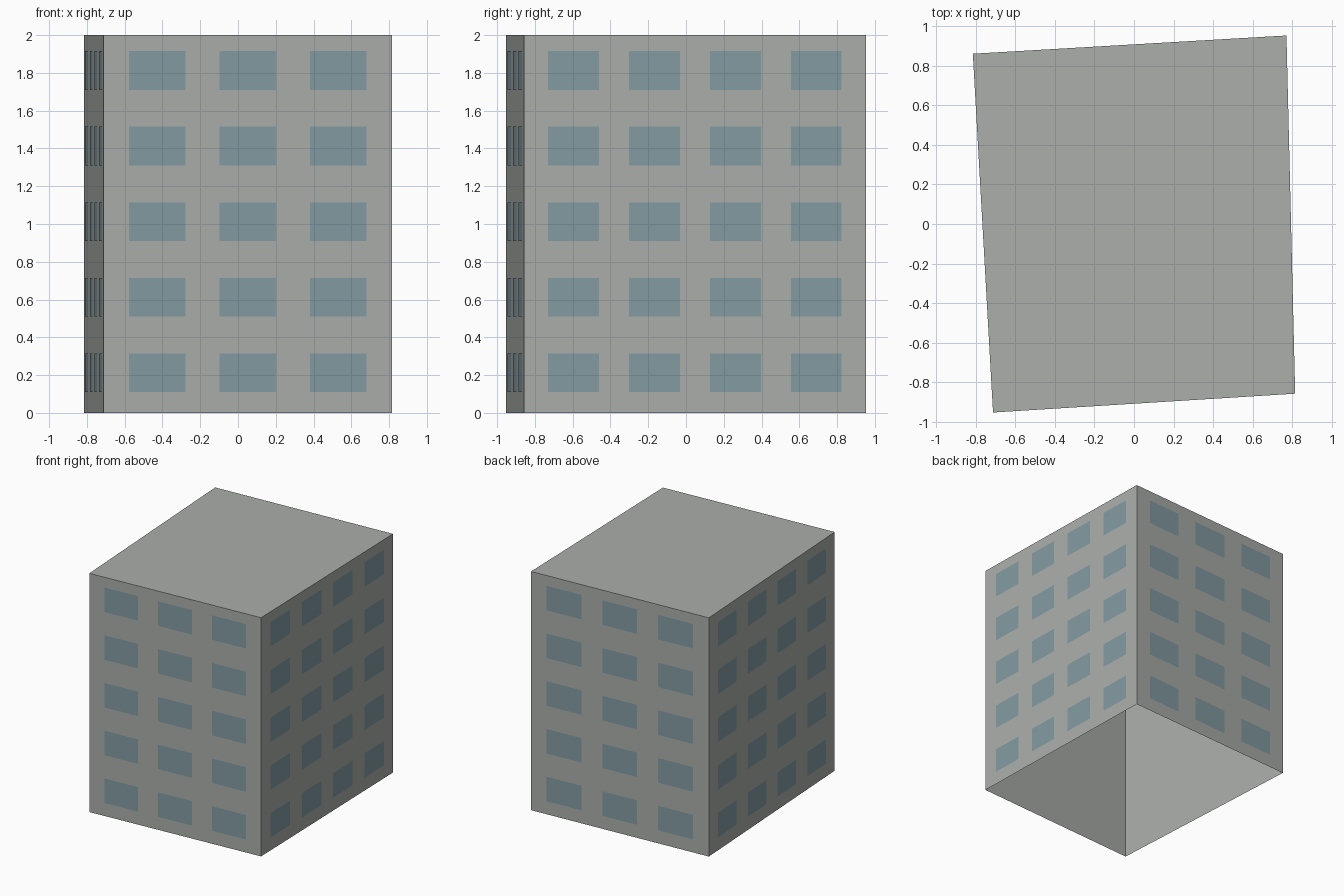
import bpy
import bmesh
from mathutils import Vector

if "Cube" in bpy.data.objects:
    bpy.data.objects.remove(bpy.data.objects["Cube"], do_unlink=True)

HEIGHT = 2.0
UP = Vector((0, 0, 1))
# Footprint corners, counter-clockwise from the front
CORNERS = [Vector(c) for c in
           ((-0.712, -0.952, 0), (0.814, -0.857, 0), (0.77, 0.952, 0), (-0.814, 0.86, 0))]


def material(name, colour):
    mat = bpy.data.materials.new(name)
    mat.use_nodes = True
    mat.diffuse_color = (*colour, 1)
    mat.node_tree.nodes["Principled BSDF"].inputs["Base Color"].default_value = (*colour, 1)
    return mat


def make_object(name, bm, mat):
    mesh = bpy.data.meshes.new(name)
    bm.to_mesh(mesh)
    bm.free()
    mesh.materials.append(mat)
    obj = bpy.data.objects.new(name, mesh)
    bpy.context.collection.objects.link(obj)
    return obj


concrete = material("concrete grey", (0.405, 0.425, 0.405))
glass = material("window blue", (0.225, 0.33, 0.365))

# Building shell: four walls and a flat roof, open underneath
bm = bmesh.new()
base = [bm.verts.new(c) for c in CORNERS]
top = [bm.verts.new(c + UP * HEIGHT) for c in CORNERS]
for i in range(4):
    j = (i + 1) % 4
    bm.faces.new((base[i], base[j], top[j], top[i]))
bm.faces.new(top)
make_object("building_shell", bm, concrete)


# Window panes: a regular grid laid just in front of each wall
def add_windows(name, start, end, columns, pitch, width):
    along = end - start
    offset = along.cross(UP).normalized() * 0.002
    bm = bmesh.new()
    for floor in range(5):
        low = 0.11 + 0.4 * floor
        high = low + 0.205
        for col in range(columns):
            centre = 0.5 + (col - (columns - 1) / 2) * pitch
            left, right = centre - width / 2, centre + width / 2
            bm.faces.new([bm.verts.new(start + along * f + UP * z + offset)
                          for f, z in ((left, low), (right, low), (right, high), (left, high))])
    make_object(name, bm, glass)


for i, side in enumerate(("front", "left", "back", "right")):
    layout = (3, 0.314, 0.196) if i % 2 == 0 else (4, 0.237, 0.148)
    add_windows(side + "_windows", CORNERS[i], CORNERS[(i + 1) % 4], *layout)
